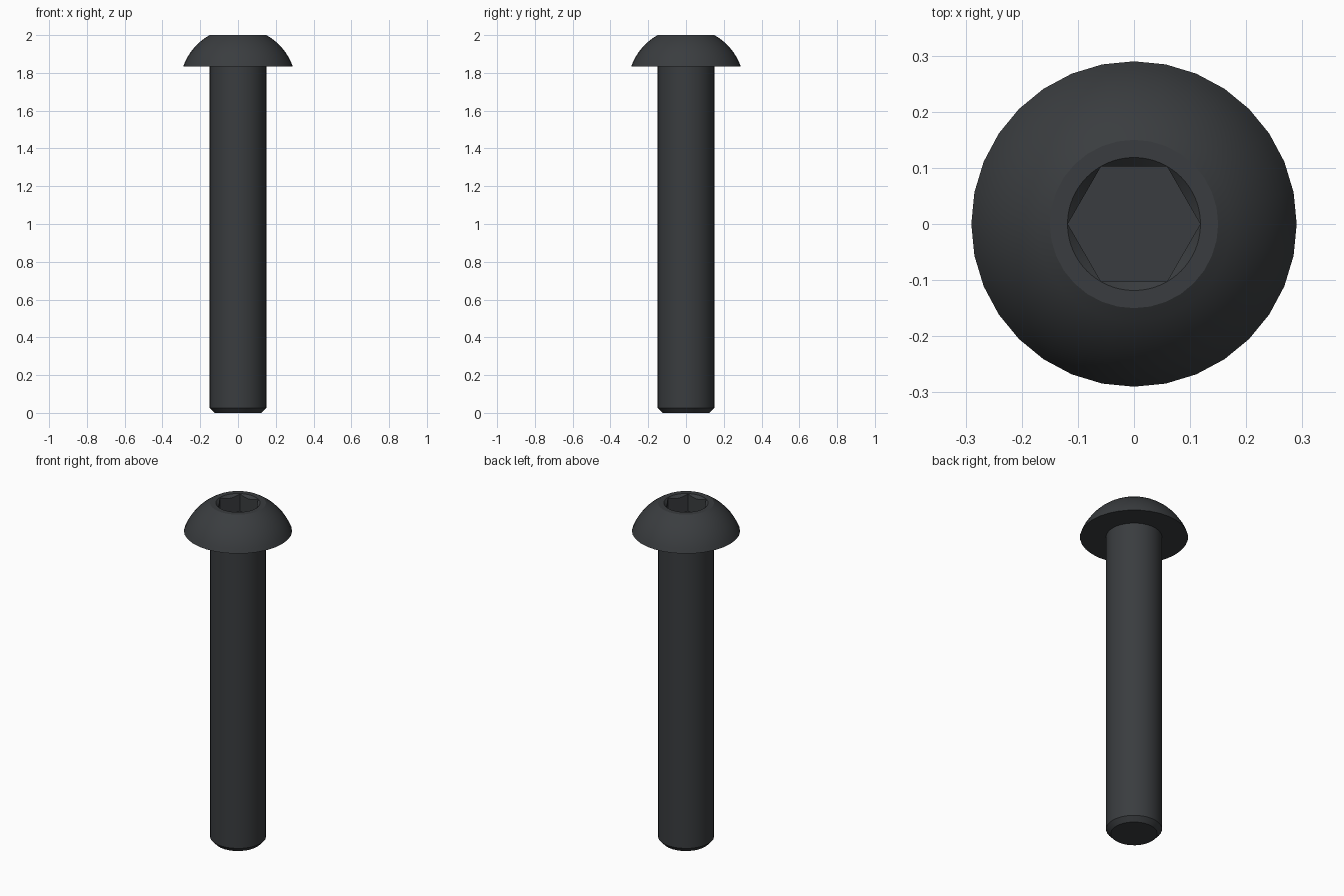
import bpy, math

if "Cube" in bpy.data.objects:
    bpy.data.objects.remove(bpy.data.objects["Cube"])

SEG = 32
STEEL = bpy.data.materials.new("dark_steel")
STEEL.diffuse_color = (0.042, 0.046, 0.05, 1)
STEEL.use_nodes = True
STEEL.node_tree.nodes["Principled BSDF"].inputs["Base Color"].default_value = STEEL.diffuse_color


def make_mesh(name, verts, faces):
    me = bpy.data.meshes.new(name)
    me.from_pydata(verts, [], faces)
    ob = bpy.data.objects.new(name, me)
    bpy.context.collection.objects.link(ob)
    return ob


def lathe(name, profile, n=SEG):
    """Closed solid turned round z from (radius, z) points, bottom to top."""
    verts = [(r * math.cos(2 * math.pi * i / n), r * math.sin(2 * math.pi * i / n), z)
             for r, z in profile for i in range(n)]
    faces = [(k * n + i, k * n + (i + 1) % n, (k + 1) * n + (i + 1) % n, (k + 1) * n + i)
             for k in range(len(profile) - 1) for i in range(n)]
    last = (len(profile) - 1) * n
    faces += [tuple(reversed(range(n))), tuple(range(last, last + n))]
    return make_mesh(name, verts, faces)


# Bolt body: chamfered tip, shank, flat underside and domed head
centre_z, dome_r = 1.731, 0.308
a0, a1 = math.radians(19.7), math.radians(60.9)
profile = [(0.125, 0), (0.15, 0.027), (0.15, 1.835)]
for i in range(9):
    a = a0 + (a1 - a0) * i / 8
    profile.append((dome_r * math.cos(a), centre_z + dome_r * math.sin(a)))
profile[-1] = (0.15, 2.0)
bolt = lathe("button_head_bolt", profile)
bolt.data.materials.append(STEEL)

# Socket cutters: hexagonal recess and its conical lead-in
hex_cutter = lathe("hex_socket_cutter", [(0.118, 1.896), (0.118, 2.1)], 6)
cone_cutter = lathe("socket_chamfer_cutter", [(0.0685, 1.95), (0.1185, 2.0), (0.1285, 2.01)], 64)

bpy.context.view_layer.objects.active = bolt
bolt.select_set(True)
for cutter in (hex_cutter, cone_cutter):
    mod = bolt.modifiers.new(cutter.name, 'BOOLEAN')
    mod.operation = 'DIFFERENCE'
    mod.solver = 'EXACT'
    mod.object = cutter
    bpy.ops.object.modifier_apply(modifier=mod.name)
for cutter in (hex_cutter, cone_cutter):
    bpy.data.objects.remove(cutter)

bpy.ops.object.shade_smooth_by_angle(angle=math.radians(25))
